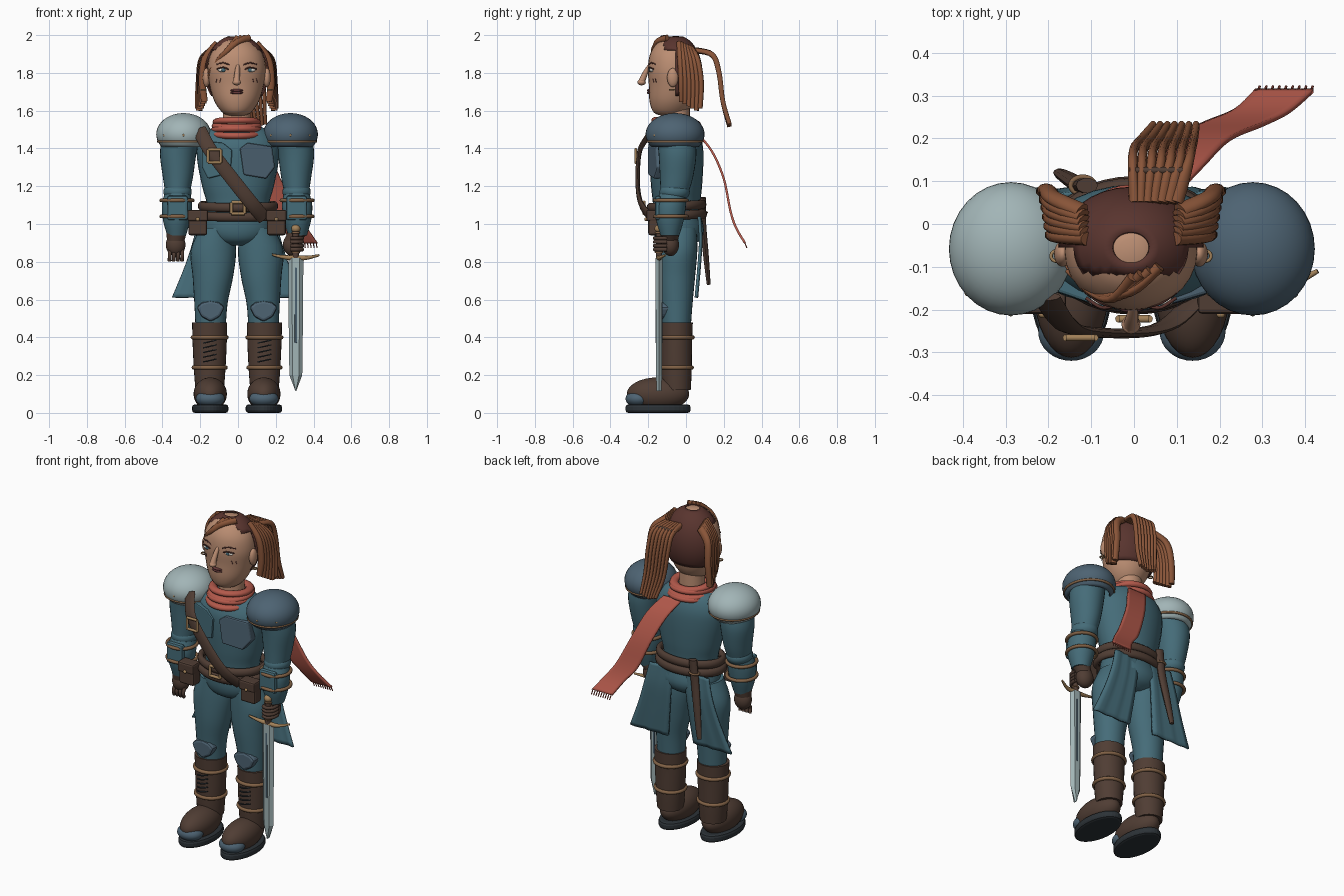
import bpy, bmesh, math
from mathutils import Vector as V

if "Cube" in bpy.data.objects:
    bpy.data.objects.remove(bpy.data.objects["Cube"])

def mat(name, *c):
    m = bpy.data.materials.new(name)
    m.diffuse_color = (*c, 1)
    m.use_nodes = True
    m.node_tree.nodes["Principled BSDF"].inputs["Base Color"].default_value = m.diffuse_color
    return m
TEAL = mat("teal cloth", .06, .15, .19)
DARK = mat("dark steel", .075, .125, .17)
STEEL = mat("light steel", .36, .46, .47)
LEATHER = mat("leather", .08, .047, .034)
TAN = mat("tan trim", .22, .12, .06)
BRASS = mat("brass", .36, .22, .1)
SKIN = mat("skin", .5, .27, .17)
HAIR = mat("hair", .25, .09, .04)
ROOT = mat("hair roots", .1, .035, .028)
SCARF = mat("scarf", .45, .1, .07)
SOLE = mat("sole", .025, .032, .038)
LIP = mat("lips", .13, .04, .04)
WHITE = mat("eye white", .7, .68, .62)

def finish(name, bm, m, smooth=True, solid=0, bevel=0):
    bmesh.ops.recalc_face_normals(bm, faces=bm.faces)
    me = bpy.data.meshes.new(name)
    bm.to_mesh(me)
    bm.free()
    for p in me.polygons:
        p.use_smooth = smooth
    me.materials.append(m)
    o = bpy.data.objects.new(name, me)
    bpy.context.collection.objects.link(o)
    if solid:
        k = o.modifiers.new("thickness", "SOLIDIFY")
        k.thickness, k.offset = solid, 0
    if bevel:
        k = o.modifiers.new("bevel", "BEVEL")
        k.width, k.segments = bevel, 2
    return o

def spline(pts, n=5):
    # Catmull-Rom through tuples of any length
    out, p = [], [pts[0]] + list(pts) + [pts[-1]]
    for i in range(1, len(p) - 2):
        for k in range(n):
            t = k / n
            out.append(tuple(.5 * (2*b + (c-a)*t + (2*a-5*b+4*c-d)*t*t + (3*b-a-3*c+d)*t**3)
                             for a, b, c, d in zip(*p[i-1:i+3])))
    return out + [tuple(pts[-1])]

def skin_rings(name, m, rings, closed=False):
    bm = bmesh.new()
    R = [[bm.verts.new(c) for c in r] for r in rings]
    n = len(R[0])
    for a, b in zip(R, R[1:] + (R[:1] if closed else [])):
        for j in range(n):
            bm.faces.new((a[j], a[(j+1) % n], b[(j+1) % n], b[j]))
    if not closed:
        bm.faces.new(R[0])
        bm.faces.new(R[-1])
    o = finish(name, bm, m)
    o.data.set_sharp_from_angle(angle=math.radians(50))
    return o

def loft(name, m, secs, seg=28):
    # sections: x, y, z, rx, ry
    return skin_rings(name, m, [[(x + rx*math.cos(2*math.pi*j/seg), y + ry*math.sin(2*math.pi*j/seg), z)
                                 for j in range(seg)] for x, y, z, rx, ry in spline(secs)])

def tube(name, m, pts, a, b=None, ref=(0, 0, 1), closed=False, taper=None, seg=10):
    b = b or a
    P = [V(p) for p in (pts if closed else spline(pts))]
    rings, n = [], len(P)
    for i, p in enumerate(P):
        t = (P[(i+1) % n] - P[i-1]) if closed else P[min(i+1, n-1)] - P[max(i-1, 0)]
        u = t.cross(V(ref)).normalized()
        w = u.cross(t).normalized()
        f = taper(i / (n-1)) if taper else 1
        rings.append([p + u*(a*f*math.cos(2*math.pi*j/seg)) + w*(b*f*math.sin(2*math.pi*j/seg)) for j in range(seg)])
    return skin_rings(name, m, rings, closed)

def ring(name, m, c, rx, ry, a, b=None, tilt=0):
    return tube(name, m, [(c[0] + rx*math.cos(t), c[1] + ry*math.sin(t), c[2] + tilt*math.sin(t))
                          for t in (2*math.pi*i/36 for i in range(36))], a, b, closed=True)

def ball(name, m, c, r, keep=None):
    bm = bmesh.new()
    bmesh.ops.create_uvsphere(bm, u_segments=32, v_segments=24, radius=1)
    if keep:
        bmesh.ops.delete(bm, geom=[v for v in bm.verts if not keep(v.co)], context='VERTS')
    for v in bm.verts:
        v.co = V(c) + V(v.co[i]*r[i] for i in range(3))
    return finish(name, bm, m, solid=.008 if keep else 0)

def plate(name, m, outline, y, depth, bevel=.008, bow=0):
    # front-facing slab from an x,z outline
    bm = bmesh.new()
    f = bm.faces.new([bm.verts.new((x, y + bow*x*x, z)) for x, z in outline])
    e = bmesh.ops.extrude_face_region(bm, geom=[f])
    for v in e['geom']:
        if isinstance(v, bmesh.types.BMVert):
            v.co.y += depth
    return finish(name, bm, m, False, bevel=bevel)

def box(name, m, c, s, bevel=.008):
    x, y, z = s[0]/2, s[1], s[2]/2
    return plate(name, m, [(c[0]-x, c[2]-z), (c[0]+x, c[2]-z), (c[0]+x, c[2]+z), (c[0]-x, c[2]+z)], c[1]-y/2, y, bevel)

def ribbon(name, m, pts, thick, cols=6, ripple=0):
    # points: x, y, z, half width along x
    bm = bmesh.new()
    rows = [[bm.verts.new((x + w*(2*k/cols - 1), y + ripple*math.sin(k*2.1), z)) for k in range(cols+1)]
            for x, y, z, w in spline(pts)]
    for a, b in zip(rows, rows[1:]):
        for k in range(cols):
            bm.faces.new((a[k], a[k+1], b[k+1], b[k]))
    return finish(name, bm, m, solid=thick)

def frame(name, c, w, h, r=.007):
    x, y, z = c
    q = [(x-w, z-h), (x+w, z-h), (x+w, z+h), (x-w, z+h)]
    for i in range(4):
        a, b = q[i], q[(i+1) % 4]
        tube(name, BRASS, [(a[0], y, a[1]), (b[0], y, b[1])], r, ref=(0, 1, 0))

# torso, pelvis, neck
loft("torso", TEAL, [(0, -.05, .98, .17, .125), (0, -.05, 1.1, .165, .125), (0, -.05, 1.2, .19, .135), (0, -.05, 1.33, .215, .142),
                     (0, -.05, 1.42, .215, .138), (0, -.045, 1.49, .17, .11), (0, -.045, 1.525, .09, .08)])
loft("pelvis", TEAL, [(0, -.04, .885, .07, .07), (0, -.04, .915, .145, .115), (0, -.04, .97, .183, .135), (0, -.05, 1.06, .17, .125)])
loft("neck", SKIN, [(-.007, -.05, 1.5, .075, .07), (-.007, -.05, 1.66, .07, .07)])
plate("left_chest_plate", DARK, [(.01, 1.4), (.05, 1.43), (.18, 1.41), (.195, 1.3), (.15, 1.24), (.03, 1.26)], -.203, .05, bow=1.3)
plate("right_chest_plate", TEAL, [(-.03, 1.39), (-.04, 1.27), (-.16, 1.24), (-.19, 1.3), (-.19, 1.44), (-.08, 1.43)], -.203, .05, bow=1.3)

# head and face
loft("head", SKIN, [(-.007, -.085, 1.57, .03, .03), (-.007, -.085, 1.59, .075, .085), (-.007, -.075, 1.65, .118, .118), (-.007, -.065, 1.74, .145, .132),
                    (-.007, -.065, 1.82, .155, .137), (-.007, -.065, 1.9, .138, .125), (-.007, -.065, 1.96, .09, .085), (-.007, -.065, 1.99, .03, .03)])
tube("nose", SKIN, [(0, -.185, 1.85), (-.004, -.215, 1.8), (-.007, -.236, 1.75)], .018, .018, (0, 1, 0), taper=lambda t: .5+.6*t)
ball("nose_tip", SKIN, (-.007, -.235, 1.75), (.022, .022, .016))
for dz in (0, .012):
    ball("lip", LIP, (-.007, -.193, 1.695+dz), (.034, .014, .008))
for s, side in ((-1, "right"), (1, "left")):
    X = lambda x: -.007 + s*x
    ball(side+"_eye", WHITE, (X(.07), -.181, 1.815), (.03, .012, .011))
    ball(side+"_iris", TEAL, (X(.07), -.191, 1.815), (.01, .005, .01))
    tube(side+"_eyelid", ROOT, [(X(.038), -.192, 1.816), (X(.07), -.195, 1.829), (X(.105), -.173, 1.82)], .004)
    tube(side+"_brow", ROOT, [(X(.035), -.194, 1.842), (X(.07), -.184, 1.853), (X(.105), -.16, 1.845)], .004)
    ball(side+"_ear", SKIN, (X(.16), -.07, 1.775), (.02, .03, .05))
    ring(side+"_earring", BRASS, (X(.175), -.075, 1.71), .012, .012, .004)
    for k in range(2):
        tube(side+"_cheek_mark", LIP, [(X(.085+.02*k), -.175+.012*k, 1.77), (X(.09+.02*k), -.17+.012*k, 1.75)], .002, ref=(0, 1, 0))

# hair
ball("hair_cap", ROOT, (-.007, -.055, 1.8), (.166, .138, .197),
     lambda d: d.z < .97 and d.z > -.65 and (d.y > -.08 or (d.z > .55 and d.y > -.52)))
for i in range(6):
    for s, side in ((-1, "right"), (1, "left")):
        tube(side+"_hair_lock", HAIR,
             [(-.007+s*(.1+.003*i), -.035+.013*i, 1.955-.006*i), (-.007+s*(.165+.003*i), -.03+.018*i, 1.87),
              (-.007+s*(.182+.003*i), -.025+.021*i, 1.75), (-.007+s*(.17+.007*i), -.025+.02*i, 1.6+.012*abs(i-4))],
             .015, .021, (1, 0, 0), taper=lambda t: 1.1-.25*t*t)
for i in range(7):
    u = i/6
    tube("ponytail_strand", HAIR, [(.0+.1*u, .05, 1.92), (-.003+.13*u, .14, 1.895), (0+.135*u, .175, 1.8), (.015+.125*u, .195, 1.65), (.045+.1*u, .23, 1.515+.03*abs(u-.5))],
         .011, .015, (0, 1, 0), taper=lambda t: 1.1-.3*t)
tube("ponytail_tie", LEATHER, [(-.01, .125, 1.909), (.06, .125, 1.913), (.125, .125, 1.909)], .008)
for i in range(4):
    tube("fringe_lock", HAIR, [(.06-.02*i, -.1-.008*i, 1.985), (-.01-.014*i, -.16-.005*i, 1.96-.012*i), (-.09-.008*i, -.16+.004*i, 1.885-.01*i), (-.155, -.11+.01*i, 1.8-.015*i)],
         .017, .012, (0, 1, 0), taper=lambda t: 1.1-.7*t)

# scarf with trailing end and fringe
for k in range(4):
    ring("scarf_wrap", SCARF, (-.007, -.055, 1.475+.022*k), .118-.005*k, .122-.006*k, .025, .018, .008*(-1)**k)
ribbon("scarf_tail", SCARF, [(.04, .07, 1.47, .06), (.1, .14, 1.38, .065), (.16, .2, 1.24, .065), (.235, .235, 1.07, .07),
                             (.3, .265, .98, .065), (.352, .312, .9, .068)], .012, 8)
for k in range(9):
    tube("scarf_fringe", SCARF, [(.29+.0155*k, .31, .905), (.294+.0155*k, .322, .873)], .003, seg=6)

# belts, buckle, chest strap
for z, r in ((1.095, .195), (1.045, .2)):
    ring("belt", LEATHER, (0, -.05, z), r, r*.72, .018, .025, .008)
frame("belt_buckle", (0, -.222, 1.085), .035, .03, .009)
tube("chest_strap", LEATHER, [(-.205, -.17, 1.5), (-.17, -.225, 1.43), (-.125, -.25, 1.36), (0, -.255, 1.2), (.08, -.235, 1.1), (.14, -.18, 1.03)],
     .037, .012, (0, 1, 0))
frame("strap_buckle", (-.125, -.266, 1.36), .034, .034, .008)

# limbs, built for both sides
for s, side in ((-1, "right"), (1, "left")):
    X = lambda x: -.005 + s*x
    loft(side+"_upper_arm", TEAL, [(X(.295), -.055, 1.47, .1, .1), (X(.312), -.045, 1.37, .096, .1), (X(.313), -.05, 1.25, .08, .088), (X(.315), -.06, 1.17, .066, .075)])
    ball(side+"_elbow", TEAL, (X(.315), -.06, 1.17), (.075, .08, .055))
    loft(side+"_forearm", TEAL, [(X(.315), -.065, 1.17, .066, .07), (X(.318), -.08, 1.1, .08, .08), (X(.32), -.085, 1.02, .072, .073), (X(.32), -.085, .94, .05, .05)])
    box(side+"_bracer_plate", TEAL, (X(.315), -.148, 1.085), (.11, .03, .13), .012)
    for z in (1.125, 1.04):
        ring(side+"_bracer_band", TAN, (X(.318), -.08, z), .083, .085, .01)
    ball(side+"_shoulder_guard", STEEL if s < 0 else DARK, (X(.283), -.058, 1.475), (.141, .152, .108), lambda d: d.z > -.65)
    ring(side+"_guard_rim", TAN, (X(.283), -.058, 1.437), .134, .145, .007)
    for t in (3.9, 4.71, 5.5):
        ball(side+"_guard_rivet", BRASS, (X(.283)+.138*math.cos(t), -.058+.15*math.sin(t), 1.47), (.008, .008, .008))
    # gloved hand
    hx = .325 if s < 0 else .295
    loft(side+"_glove_cuff", LEATHER, [(X(hx), -.085, .91, .046, .042), (X(.32), -.085, .955, .054, .052)])
    ball(side+"_hand", LEATHER, (X(hx), -.082, .89), (.052, .045, .06))
    for k in range(4):
        if s < 0:
            p = [(X(.29+.022*k), -.09, .87), (X(.29+.022*k), -.11, .835), (X(.292+.022*k), -.1, .805)]
        else:
            z = .865+.02*k
            p = [(.34, -.1, z), (.338, -.14, z), (.31, -.166, z), (.28, -.155, z)]
        tube(side+"_finger", LEATHER, p, .01, ref=(0, 0, 1) if s > 0 else (0, 1, 0))
    # leg
    loft(side+"_thigh", TEAL, [(X(.11), -.045, .98, .085, .1), (X(.125), -.045, .86, .12, .105), (X(.128), -.05, .72, .107, .098), (X(.138), -.05, .58, .088, .085), (X(.14), -.05, .45, .08, .075)])
    plate(side+"_knee_guard", DARK, [(X(.14)+x, .54+z) for x, z in ((-.075, .02), (-.045, .045), (0, .055), (.045, .045), (.075, .02), (.05, -.03), (0, -.058), (-.05, -.03))], -.142, .06, .014)
    loft(side+"_boot_shaft", LEATHER, [(X(.145), -.05, .12, .075, .075), (X(.145), -.05, .22, .083, .08), (X(.145), -.05, .36, .09, .082), (X(.145), -.05, .478, .093, .086)])
    for z, r in ((.4, .09), (.24, .085)):
        ring(side+"_boot_band", TAN, (X(.145), -.05, z), r, r-.004, .011)
    ball(side+"_boot_foot", LEATHER, (X(.142), -.148, .1), (.088, .165, .088))
    bm = bmesh.new()
    bmesh.ops.create_cone(bm, cap_ends=True, segments=36, radius1=1, radius2=1, depth=1)
    for v in bm.verts:
        v.co = (X(.142)+v.co.x*.096, -.148+v.co.y*.172, .0225+v.co.z*.045)
    finish(side+"_boot_sole", bm, SOLE, False, bevel=.014)
    ball(side+"_toe_cap", DARK, (X(.142), -.252, .075), (.077, .068, .046))
    for k in range(5):
        tube(side+"_boot_lace", SOLE, [(X(.145)-.035, -.13, .27+.025*k), (X(.145), -.141, .277+.025*k), (X(.145)+.035, -.13, .285+.025*k)], .004, seg=6)
    # pouch and coat tail
    box(side+"_pouch", LEATHER, (X(.208), -.165, 1.005), (.1, .07, .13), .012)
    box(side+"_pouch_flap", LEATHER, (X(.208), -.172, 1.045), (.108, .076, .06), .01)
    ball(side+"_pouch_stud", BRASS, (X(.208), -.212, 1.025), (.01, .008, .01))
    ribbon(side+"_coat_tail", TEAL, [(X(.12), .07, 1.04, .08), (X(.14), .078, .92, .09), (X(.17), .07, .78, .105), (X(.215), .055, .61, .13)], .012, 8, .004)

# sheath on the back of the belt
tube("sheath", LEATHER, [(-.11, .09, 1.14), (-.125, .09, 1.0), (-.15, .105, .84), (-.175, .12, .68)], .026, .018, (0, 1, 0), taper=lambda t: 1-.45*t**3)
ring("sheath_collar", TAN, (-.12, .09, 1.06), .028, .02, .006)

# sword in the left hand
bm = bmesh.new()
rows = [[bm.verts.new((.306+x, -.143+y, z)) for x, y in ((-w, 0), (-w*.5, -d), (w*.5, -d), (w, 0), (w*.5, d), (-w*.5, d))]
        for z, w, d in ((.82, .04, .018), (.5, .038, .017), (.2, .034, .016), (.115, .002, .012))]
for a, b in zip(rows, rows[1:]):
    for j in range(6):
        bm.faces.new((a[j], a[(j+1) % 6], b[(j+1) % 6], b[j]))
bm.faces.new(rows[-1])
finish("sword_blade", bm, STEEL, False)
box("blade_groove", DARK, (.306, -.143, .57), (.012, .038, .4), .003)
tube("sword_guard", BRASS, [(.18, -.15, .838), (.24, -.145, .825), (.31, -.143, .82), (.37, -.138, .822), (.43, -.11, .835)], .013, ref=(0, 1, 0), taper=lambda t: 1.2-1.6*abs(t-.5))
tube("sword_grip", LEATHER, [(.306, -.143, .82), (.306, -.143, .97)], .018, ref=(0, 1, 0))
for k in range(5):
    ring("grip_wrap", TAN, (.306, -.143, .85+.026*k), .018, .018, .005)
ball("sword_pommel", BRASS, (.306, -.143, .975), (.024, .024, .022))
